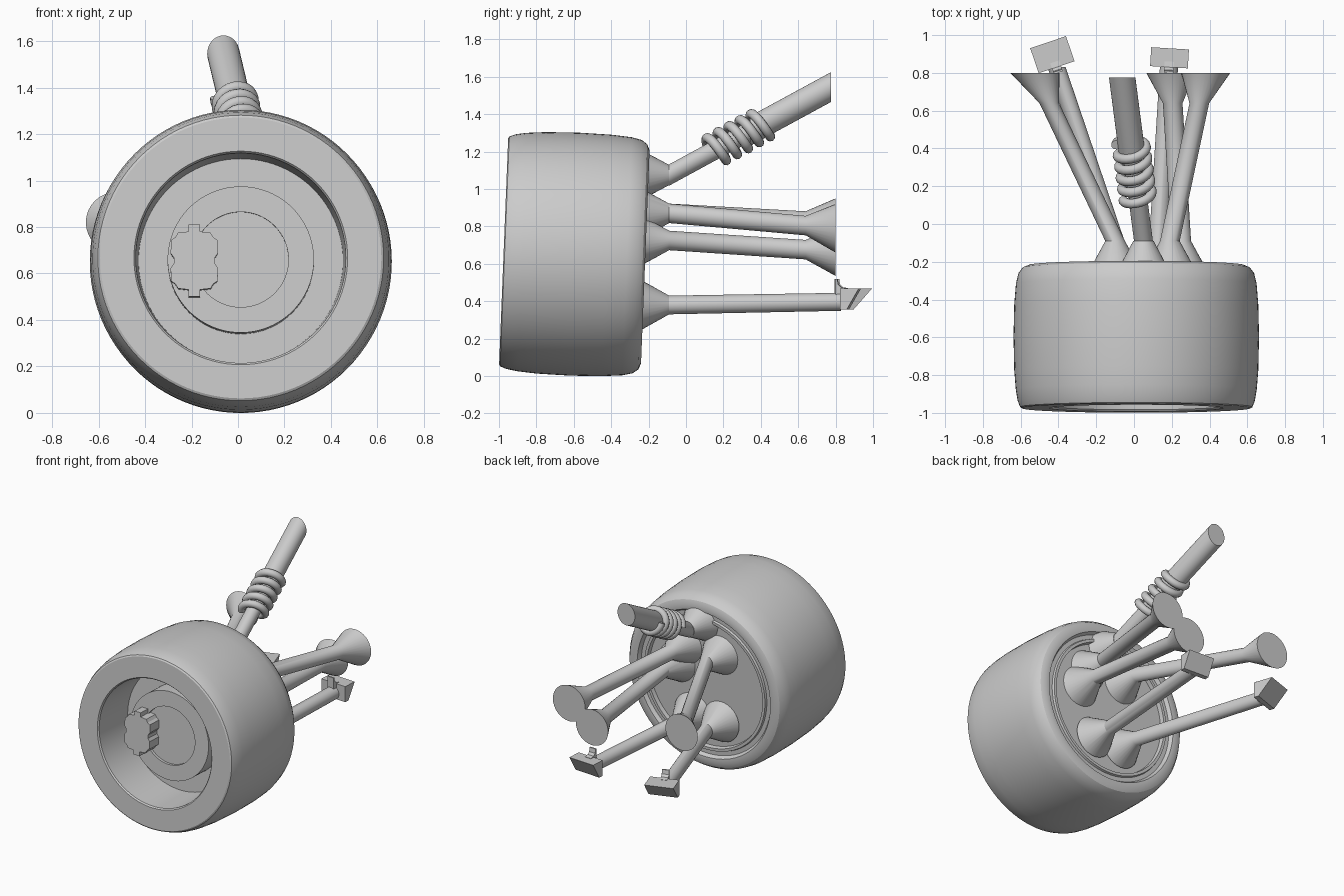
import bpy, bmesh, math
from mathutils import Vector, Matrix

old = bpy.data.objects.get("Cube")
if old:
    bpy.data.objects.remove(old, do_unlink=True)

grey = bpy.data.materials.new("plain_grey")
grey.use_nodes = True
grey.diffuse_color = (0.6, 0.6, 0.6, 1)
grey.node_tree.nodes["Principled BSDF"].inputs["Base Color"].default_value = (0.6, 0.6, 0.6, 1)


def finish(name, bm, smooth=True):
    bmesh.ops.recalc_face_normals(bm, faces=bm.faces)
    mesh = bpy.data.meshes.new(name)
    bm.to_mesh(mesh)
    bm.free()
    obj = bpy.data.objects.new(name, mesh)
    bpy.context.collection.objects.link(obj)
    mesh.materials.append(grey)
    if smooth:
        bpy.ops.object.select_all(action='DESELECT')
        obj.select_set(True)
        bpy.context.view_layer.objects.active = obj
        bpy.ops.object.shade_smooth_by_angle(angle=math.radians(30))
    return obj


def bridge(bm, a, b):
    n = len(a)
    for i in range(n):
        bm.faces.new((a[i], a[(i + 1) % n], b[(i + 1) % n], b[i]))


def loft(name, sections, stretch=1.0, n=32):
    """Tube through (centre, radius) rings that all stand square to y."""
    bm = bmesh.new()
    rings = []
    for c, r in sections:
        angles = [2 * math.pi * i / n for i in range(n)]
        rings.append([bm.verts.new((c[0] + r * math.cos(a), c[1], c[2] + r * stretch * math.sin(a)))
                      for a in angles])
    for a, b in zip(rings, rings[1:]):
        bridge(bm, a, b)
    bm.faces.new(rings[0])
    bm.faces.new(rings[-1])
    return finish(name, bm)


def prism(name, outline, depth, place):
    """Extrude an (x, z) outline along y, then place it."""
    bm = bmesh.new()
    a = [bm.verts.new((x, 0, z)) for x, z in outline]
    b = [bm.verts.new((x, depth, z)) for x, z in outline]
    bridge(bm, a, b)
    bm.faces.new(a)
    bm.faces.new(b)
    bm.transform(place)
    return finish(name, bm, False)


# Wheel: (radius, depth) profile spun round the slightly tilted axle
profile = [(0, .19), (.205, .19), (.205, .17), (.315, .17), (.315, .32), (.44, .32),
           (.452, .01), (.46, 0), (.605, 0), (.615, .006), (.628, .04), (.638, .1),
           (.646, .2), (.65, .38), (.646, .55), (.637, .66), (.624, .715), (.602, .745),
           (.57, .758), (.535, .755), (.52, .73), (.49, .73), (.485, .745), (.465, .745),
           (.46, .715), (0, .715)]
axle = Matrix.Translation((.012, -.975, .667)) @ Matrix.Rotation(-.04, 4, 'X')
bm = bmesh.new()
verts = [bm.verts.new((r, d, 0)) for r, d in profile]
edges = [bm.edges.new(pair) for pair in zip(verts, verts[1:])]
bmesh.ops.spin(bm, geom=verts + edges, cent=(0, 0, 0), axis=(0, 1, 0),
               angle=2 * math.pi, steps=96, use_merge=True)
bmesh.ops.remove_doubles(bm, verts=bm.verts, dist=.0005)
bm.transform(axle)
finish("wheel", bm)

# Brake caliper: one quarter outline mirrored both ways
quarter = [(.025, .155), (.025, .125), (.07, .12), (.082, .1), (.1, .088), (.102, .032), (.088, .012)]
half = quarter + [(x, -z) for x, z in reversed(quarter)]
outline = half + [(-x, z) for x, z in reversed(half)]
prism("brake_caliper", outline, .11, axle @ Matrix.Translation((-.2, .085, -.008)))

# Suspension arms with flared roots and flared outer ends
arms = {"upper_right_arm": ((-.1, -.09, .87), (-.525, .8, .82)),
        "upper_left_arm": ((.19, -.09, .87), (.38, .8, .79)),
        "middle_left_arm": ((.25, -.09, .725), (.195, .8, .665))}
for name, (start, end) in arms.items():
    s, e = Vector(start), Vector(end)
    root = s - Vector((0, .17, 0))
    loft(name, [(root, .145), (s, .052), (s.lerp(e, .82), .052), (e, .13)])

# Lower arms ending in wedge feet
lower = {"lower_right": ((-.1, -.09, .38), (-.41, .83, .397), .14),
         "lower_left": ((.13, -.09, .38), (.185, .83, .397), .1)}
for name, (start, end, length) in lower.items():
    s, e = Vector(start), Vector(end)
    loft(name + "_arm", [(s - Vector((0, .17, 0)), .145), (s, .05), (e, .048)])
    yaw = math.atan2(e.y - s.y, e.x - s.x)
    place = Matrix.Translation((e.x, e.y, 0)) @ Matrix.Rotation(yaw, 4, 'Z')
    foot = [(0, .468), (length, .468), (.035, .355), (0, .355)]
    prism(name + "_foot", foot, .2, place @ Matrix.Translation((.0, -.1, 0)))
    neck = [(-.03, .4), (.03, .4), (.03, .47), (0, .475), (-.015, .49), (-.02, .52), (-.03, .52)]
    prism(name + "_foot_neck", neck, .05, place @ Matrix.Translation((0, -.025, 0)))

# Damper rod, thin near the wheel and thick past the spring
p, q = Vector((.05, -.09, 1.075)), Vector((-.0625, .775, 1.545))
loft("damper_root", [(p - Vector((0, .17, 0)), .145), (p, .054)])
loft("damper_rod", [(p, .05), (p.lerp(q, .5), .05), (p.lerp(q, .5), .07), (q, .07)], 1.14)

# Coil spring round the damper
turn = (q - p).to_track_quat('Z', 'Y')
curve = bpy.data.curves.new("coil_spring", 'CURVE')
curve.dimensions = '3D'
curve.bevel_depth = .026
curve.bevel_resolution = 3
curve.use_fill_caps = True
spline = curve.splines.new('POLY')
steps, turns = 130, 5
spline.points.add(steps)
for i, point in enumerate(spline.points):
    t = i / steps
    a = 2 * math.pi * turns * t
    pos = p.lerp(q, .26 + .34 * t) + turn @ Vector((.078 * math.cos(a), .078 * math.sin(a), 0))
    point.co = (*pos, 1)
spring = bpy.data.objects.new("coil_spring", curve)
bpy.context.collection.objects.link(spring)
curve.materials.append(grey)
